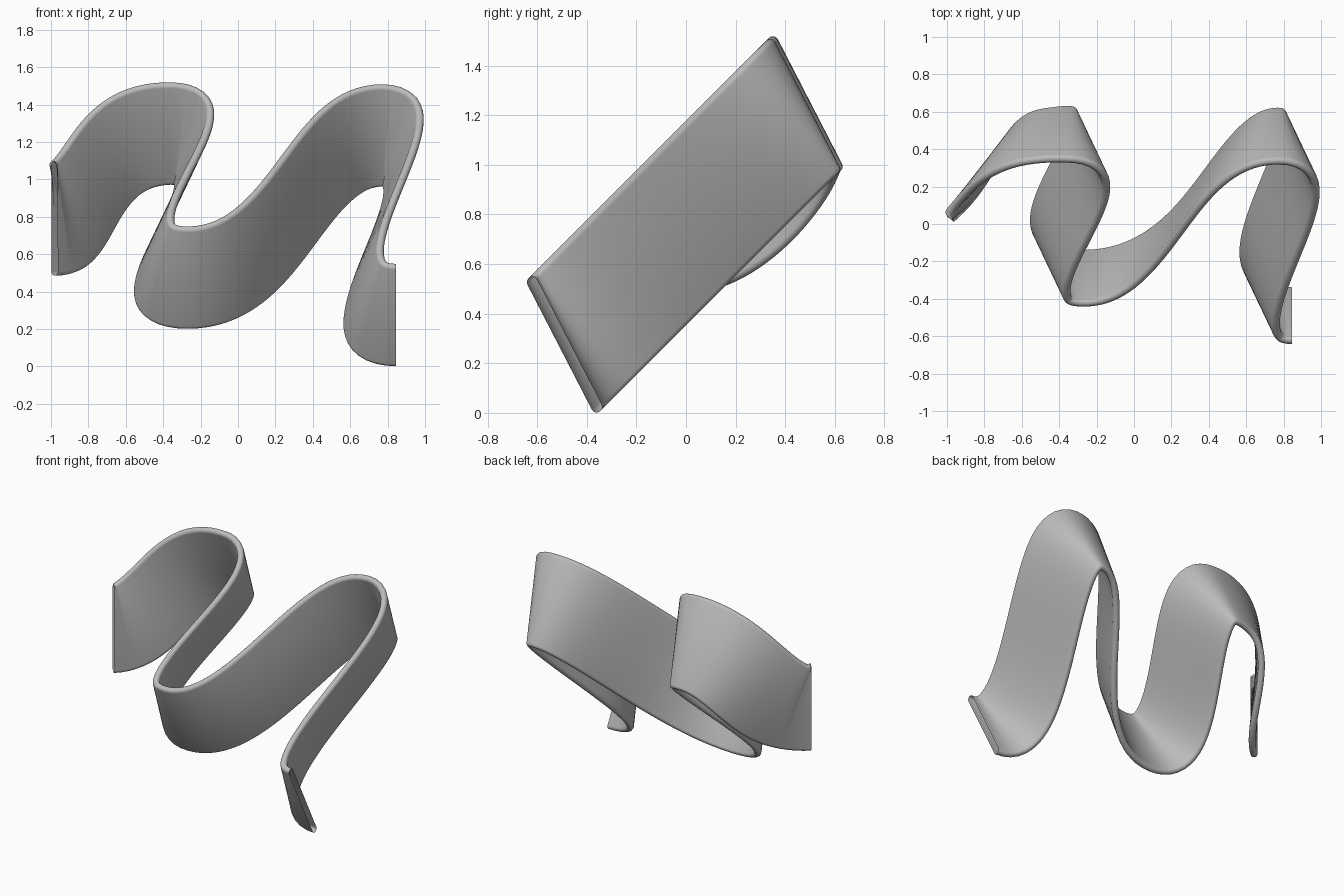
import bpy, bmesh, math
from mathutils import Vector
from mathutils.geometry import interpolate_bezier

cube = bpy.data.objects.get("Cube")
if cube:
    bpy.data.objects.remove(cube)

STEPS = 36        # rings per curve span
HALF = 0.283      # half width of the band, between rim centres
RADIUS = 0.022    # half thickness, also the rim radius
ARC = 8           # segments in each rounded rim
LEAN = math.radians(17.7)
PLANE = Vector((0, 1, -1)).normalized()   # normal of the slanted plane


def on_plane(x, z):
    return Vector((x, z - 0.765, z))


# Centre line: position, incoming handle, outgoing handle, tilt
flat = lambda length: Vector((length, 0, 0))
knots = [
    (on_plane(-0.98, 0.79), flat(0), Vector((0.2, 0.25, 0)), math.radians(32)),
    (on_plane(-0.36, 1.245), flat(-0.435), flat(0.435), LEAN),
    (on_plane(-0.27, 0.475), flat(-0.535), flat(0.535), LEAN),
    (on_plane(0.77, 1.235), flat(-0.41), flat(0.41), LEAN),
    (on_plane(0.845, 0.275), flat(-0.52), flat(0), LEAN),
]

path = []
for (a, _, a_out, a_tilt), (b, b_in, _, b_tilt) in zip(knots, knots[1:]):
    points = interpolate_bezier(a, a + a_out, b + b_in, b, STEPS + 1)
    for i, p in enumerate(points):
        if i or not path:
            path.append((p, a_tilt + (b_tilt - a_tilt) * i / STEPS))

# Cross-section: a thin slot shape with rounded rims
section = []
for side in (1, -1):
    for k in range(ARC + 1):
        angle = math.pi * k / ARC
        section.append((side * (HALF + RADIUS * math.sin(angle)),
                        side * RADIUS * math.cos(angle)))

# Sweep the section along the centre line, leaving the ends open
bm = bmesh.new()
rings = []
for i, (p, tilt) in enumerate(path):
    if i == 0:
        tangent = knots[0][2].normalized()
    elif i == len(path) - 1:
        tangent = Vector((1, 0, 0))
    else:
        tangent = (path[i + 1][0] - path[i - 1][0]).normalized()
    across = (PLANE - tangent * PLANE.dot(tangent)).normalized()
    normal = across.cross(tangent)
    width = across * math.cos(tilt) + normal * math.sin(tilt)
    thick = tangent.cross(width)
    rings.append([bm.verts.new(p + width * u + thick * v) for u, v in section])

count = len(section)
for r, s in zip(rings, rings[1:]):
    for k in range(count):
        n = (k + 1) % count
        bm.faces.new((r[k], r[n], s[n], s[k]))
bmesh.ops.recalc_face_normals(bm, faces=bm.faces)

mesh = bpy.data.meshes.new("wavy_ribbon")
bm.to_mesh(mesh)
bm.free()
ribbon = bpy.data.objects.new("wavy_ribbon", mesh)
bpy.context.collection.objects.link(ribbon)

# Plain grey material
grey = bpy.data.materials.new("plain grey")
grey.use_nodes = True
colour = (0.5, 0.5, 0.5, 1)
grey.diffuse_color = colour
grey.node_tree.nodes["Principled BSDF"].inputs["Base Color"].default_value = colour
mesh.materials.append(grey)

bpy.context.view_layer.objects.active = ribbon
ribbon.select_set(True)
bpy.ops.object.shade_smooth_by_angle(angle=math.radians(40))
